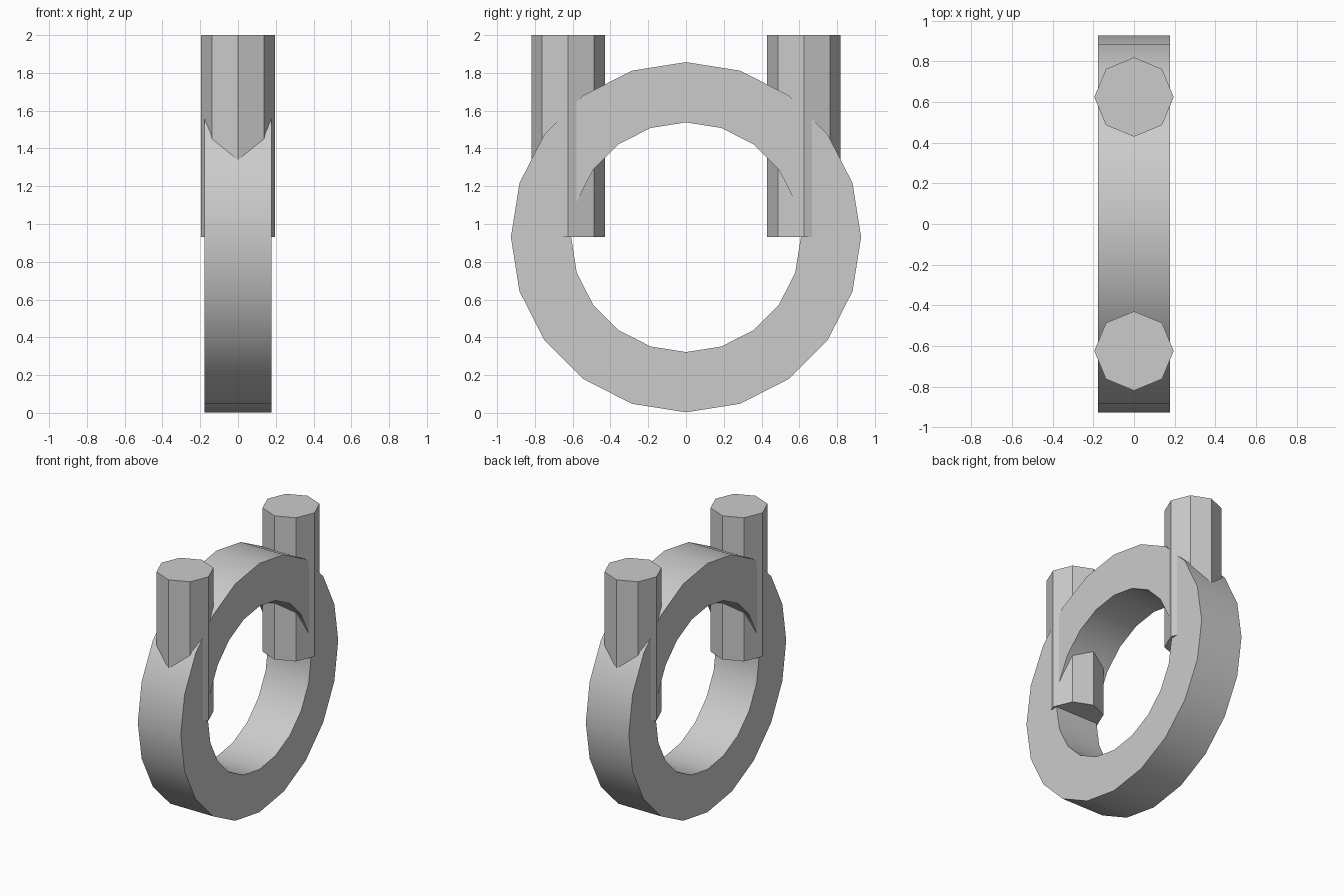
import bpy
import bmesh
import math
from mathutils import Vector

cube = bpy.data.objects.get("Cube")
if cube:
    bpy.data.objects.remove(cube, do_unlink=True)

# Single plain grey material
GREY = (0.6, 0.6, 0.6, 1.0)
grey = bpy.data.materials.new("plain grey")
grey.use_nodes = True
grey.diffuse_color = GREY
grey.node_tree.nodes["Principled BSDF"].inputs["Base Color"].default_value = GREY

CENTRE_Z = 0.93


def finish(bm, name, location):
    """Turn a bmesh into a shaded, coloured object."""
    bmesh.ops.recalc_face_normals(bm, faces=bm.faces)
    mesh = bpy.data.meshes.new(name)
    bm.to_mesh(mesh)
    bm.free()
    mesh.materials.append(grey)
    obj = bpy.data.objects.new(name, mesh)
    obj.location = location
    bpy.context.collection.objects.link(obj)
    bpy.ops.object.select_all(action="DESELECT")
    obj.select_set(True)
    bpy.context.view_layer.objects.active = obj
    bpy.ops.object.shade_smooth_by_angle(angle=math.radians(30))
    return obj


def make_ring(name, outer, inner, half_width, sides):
    """Spin a rectangular section around the x axis."""
    bm = bmesh.new()
    section = [(-half_width, inner), (half_width, inner),
               (half_width, outer), (-half_width, outer)]
    verts = [bm.verts.new((x, 0, z)) for x, z in section]
    edges = [bm.edges.new((verts[i - 1], verts[i])) for i in range(len(verts))]
    bmesh.ops.spin(bm, geom=verts + edges, cent=Vector(), axis=(1, 0, 0),
                   angle=math.tau, steps=sides, use_merge=True)
    bmesh.ops.remove_doubles(bm, verts=bm.verts, dist=0.0001)
    return finish(bm, name, (0, 0, CENTRE_Z))


def make_post(name, y, radius, bottom, top):
    """Upright octagonal post with corners on the x and y axes."""
    bm = bmesh.new()
    bmesh.ops.create_cone(bm, cap_ends=True, segments=8, radius1=radius,
                          radius2=radius, depth=top - bottom)
    return finish(bm, name, (0, y, (top + bottom) / 2))


# Upright ring
make_ring("ring", 0.927, 0.608, 0.177, 20)

# Posts through the front and back of the ring
for name, side in (("front_post", -1), ("back_post", 1)):
    make_post(name, side * 0.624, 0.195, CENTRE_Z, 2.0)
